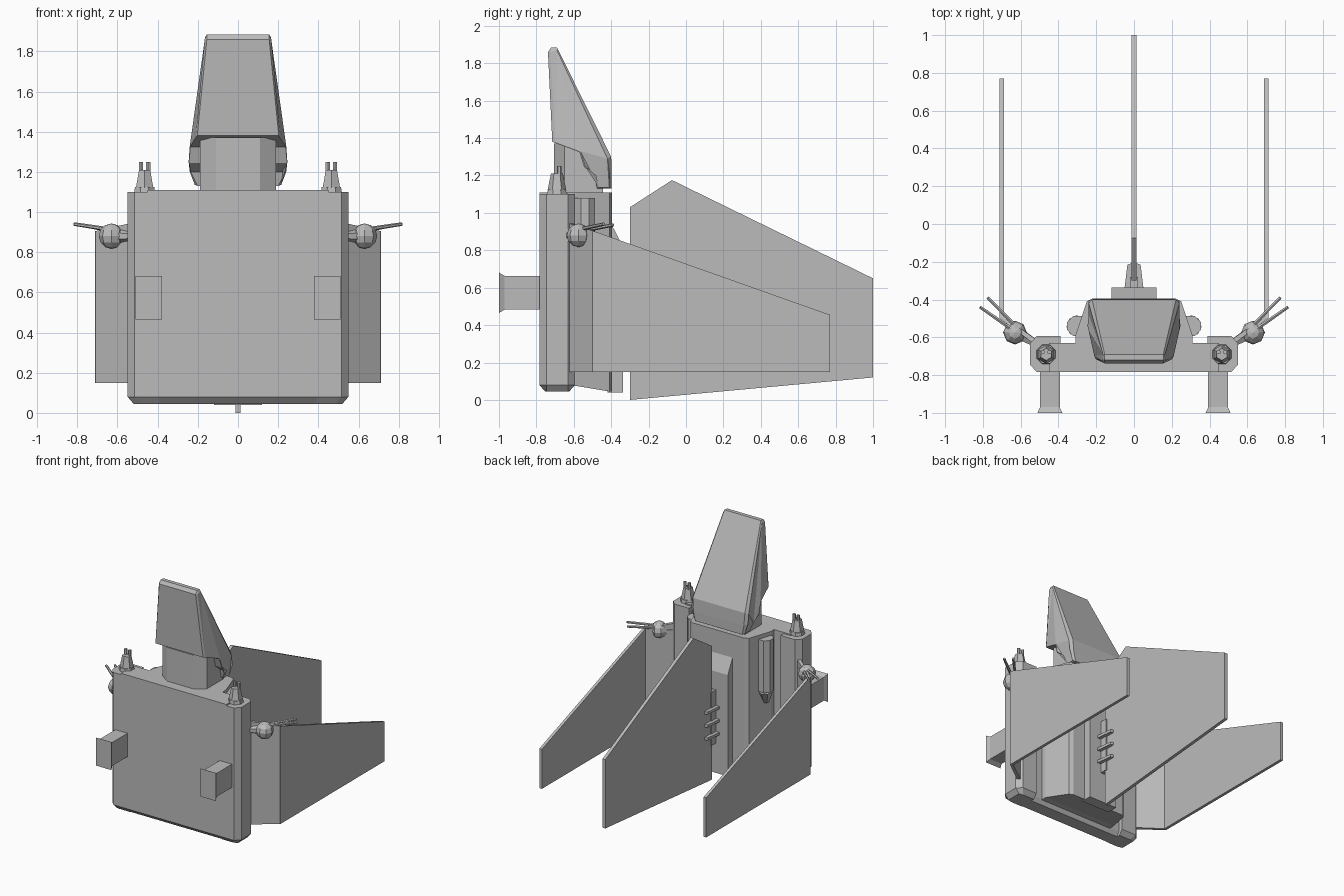
import bpy, bmesh, math
from mathutils import Vector

if "Cube" in bpy.data.objects:
    bpy.data.objects.remove(bpy.data.objects["Cube"])

grey = bpy.data.materials.new("hull grey")
grey.use_nodes = True
grey.diffuse_color = (0.5, 0.5, 0.5, 1)
grey.node_tree.nodes["Principled BSDF"].inputs["Base Color"].default_value = (0.5, 0.5, 0.5, 1)


def finish(name, bm):
    bmesh.ops.recalc_face_normals(bm, faces=bm.faces)
    me = bpy.data.meshes.new(name)
    bm.to_mesh(me)
    bm.free()
    ob = bpy.data.objects.new(name, me)
    me.materials.append(grey)
    bpy.context.collection.objects.link(ob)
    return ob


def loft(name, rings):
    """Skin matching rings of 3D points and cap both ends."""
    bm = bmesh.new()
    rows = [[bm.verts.new(p) for p in ring] for ring in rings]
    n = len(rows[0])
    for a, b in zip(rows, rows[1:]):
        for i in range(n):
            j = (i + 1) % n
            bm.faces.new((a[i], a[j], b[j], b[i]))
    caps = [bm.faces.new(rows[0]), bm.faces.new(rows[-1])]
    bmesh.ops.triangulate(bm, faces=caps)
    bmesh.ops.dissolve_limit(bm, angle_limit=0.01, verts=bm.verts, edges=bm.edges)
    return finish(name, bm)


def column(name, outline, z0, z1):
    return loft(name, [[(x, y, z) for x, y in outline] for z in (z0, z1)])


def plate(name, outline, x0, x1):
    return loft(name, [[(x, y, z) for y, z in outline] for x in (x0, x1)])


def box(name, x0, x1, y0, y1, z0, z1):
    return column(name, [(x0, y0), (x1, y0), (x1, y1), (x0, y1)], z0, z1)


def rod(name, a, b, r0, r1, sides=6):
    a, b = Vector(a), Vector(b)
    q = (b - a).to_track_quat("Z", "Y")
    turn = [math.tau * (i + 0.5) / sides for i in range(sides)]
    return loft(name, [[p + q @ Vector((r * math.cos(t), r * math.sin(t), 0)) for t in turn]
                       for p, r in ((a, r0), (b, r1))])


def mirrored(half):
    return half + [(-x, y) for x, y in reversed(half)]


# Flat belly slab and the chamfered pods along its edges
loft("belly_slab", [[(x, y, z) for x, y in ((-0.45, a), (0.45, a), (0.45, b), (-0.45, b))]
                    for z, a, b in ((0.045, -0.75, -0.65), (0.08, -0.784, -0.63), (1.11, -0.784, -0.63))])


def pod_ring(s, z, inset):
    pts = [(0.39, -0.784 + inset), (0.515 - inset, -0.784 + inset), (0.55 - inset, -0.745),
           (0.55 - inset, -0.63), (0.515 - inset, -0.594 - inset), (0.39, -0.594 - inset)]
    return [(s * x, y, z) for x, y in pts]


# Raised back of the hull with its central ridge
column("back_body", mirrored([(0.31, -0.64), (0.31, -0.59), (0.25, -0.41), (0.22, -0.395)]), 0.16, 1.11)
loft("back_body_tail", [[(x, y, z0 if y > -0.5 else z1) for x, y in
                        mirrored([(0.31, -0.64), (0.31, -0.59), (0.25, -0.41), (0.22, -0.395)])]
                       for z0, z1 in ((0.045, 0.075), (0.16, 0.16))])
plate("back_ridge", [(-0.42, 0.04), (-0.337, 0.04), (-0.337, 0.82), (-0.42, 0.98)], -0.12, 0.12)

# Tall centre fin, its root and the ribs
plate("centre_fin", [(-0.3, 0), (-0.3, 1.03), (-0.075, 1.175), (1, 0.65), (1, 0.12)], -0.012, 0.012)
box("fin_root", -0.02, 0.02, -0.35, -0.28, 0.27, 0.68)
for z in (0.34, 0.44, 0.54):
    column("fin_rib", mirrored([(0.05, -0.34), (0.035, -0.215), (0.02, -0.21)]), z, z + 0.02)

# Neck and cockpit
column("neck", mirrored([(0.11, -0.705), (0.19, -0.65), (0.19, -0.445)]), 1.1, 1.37)
head = [(0.155, -0.738, 1.86), (0.155, -0.72, 1.885), (0.155, -0.69, 1.885), (0.222, -0.4, 1.30),
        (0.215, -0.397, 1.2), (0.2, -0.397, 1.13), (0.2, -0.475, 1.13), (0.235, -0.49, 1.2),
        (0.245, -0.545, 1.245), (0.237, -0.57, 1.325), (0.203, -0.715, 1.38)]
flank = [(0.166, -0.725, 1.86), (0.158, -0.715, 1.88), (0.164, -0.69, 1.87), (0.24, -0.42, 1.29),
         (0.242, -0.41, 1.22), (0.215, -0.41, 1.135), (0.215, -0.465, 1.135), (0.24, -0.48, 1.2),
         (0.246, -0.54, 1.25), (0.24, -0.565, 1.33), (0.21, -0.7, 1.38)]
loft("cockpit", [flank, head, [(-x, y, z) for x, y, z in head], [(-x, y, z) for x, y, z in flank]])

for s, side in ((1, "left"), (-1, "right")):
    loft(side + "_edge_pod", [pod_ring(s, 0.045, 0.03), pod_ring(s, 0.08, 0), pod_ring(s, 1.1, 0)])

    # Long booster beside the raised back
    rod(side + "_booster", (s * 0.3, -0.54, 0.68), (s * 0.3, -0.54, 1.08), 0.058, 0.058, 8)
    rod(side + "_booster_tip", (s * 0.3, -0.54, 0.68), (s * 0.29, -0.56, 0.58), 0.058, 0.025, 8)

    # Folded wing: slanted root panel and upright panel
    root = [(0.52, -0.61), (0.535, -0.63), (0.71, -0.5), (0.69, -0.49)]
    loft(side + "_wing_root", [[(s * x, y, z if z < 0.2 else (0.945 if y < -0.55 else z))
                                for x, y in root] for z in (0.15, 0.905)])
    plate(side + "_wing", [(-0.5, 0.15), (-0.5, 0.905), (0.77, 0.455), (0.77, 0.15)], s * 0.689, s * 0.711)

    # Landing foot with a flared sole
    loft(side + "_foot", [[(s * 0.445 + i * w, y, 0.573 + k * h)
                           for i, k in ((-1, -1), (1, -1), (1, 1), (-1, 1))]
                          for y, w, h in ((-0.77, 0.052, 0.09), (-0.97, 0.052, 0.09), (-1, 0.066, 0.108))])

    # Twin gun on the pod end
    cx, cy = s * 0.465, -0.69
    rod(side + "_turret_base", (cx, cy, 1.09), (cx, cy, 1.125), 0.057, 0.052, 8)
    rod(side + "_turret", (cx, cy, 1.12), (cx, cy, 1.21), 0.05, 0.032, 6)
    for i in (-1, 1):
        rod("turret_barrel", (cx + i * 0.018, cy + 0.012, 1.14), (cx + i * 0.018, cy + 0.012, 1.25), 0.012, 0.012)

    # Twin gun on the wing joint
    rod(side + "_wing_gun_mount", (s * 0.54, -0.62, 0.88), (s * 0.61, -0.58, 0.88), 0.025, 0.035)
    ball = bmesh.new()
    bmesh.ops.create_uvsphere(ball, u_segments=8, v_segments=6, radius=0.063)
    for v in ball.verts:
        v.co = Vector((s * 0.63, -0.575, 0.88)) + v.co
    finish(side + "_wing_gun", ball)
    for a, b in (((0.64, -0.525, 0.91), (0.775, -0.39, 0.935)), ((0.65, -0.555, 0.915), (0.815, -0.44, 0.94))):
        rod("wing_gun_barrel", (s * a[0], *a[1:]), (s * b[0], *b[1:]), 0.011, 0.009)
